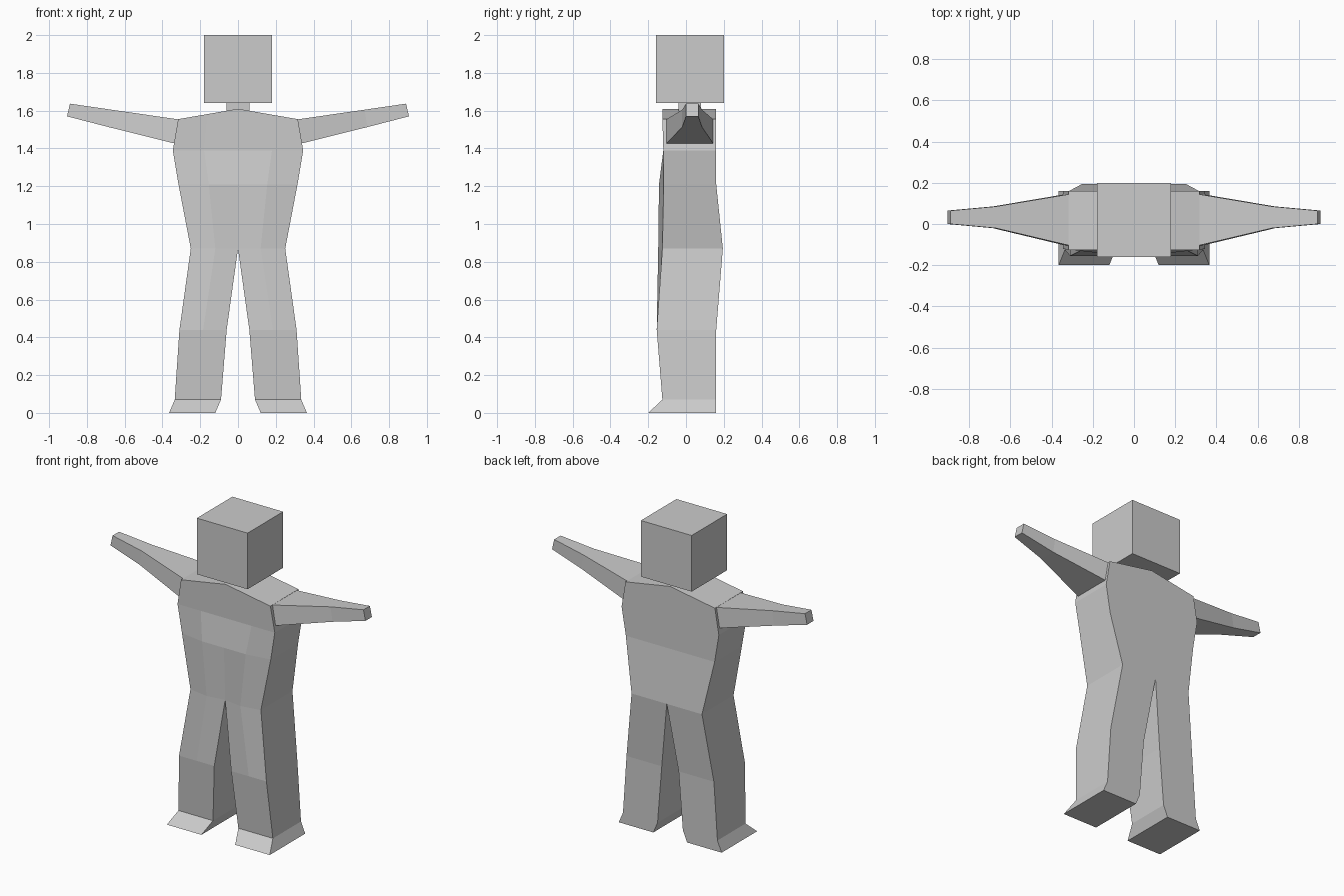
import bpy
import bmesh

if "Cube" in bpy.data.objects:
    bpy.data.objects.remove(bpy.data.objects["Cube"])

grey = bpy.data.materials.new("plain grey")
grey.diffuse_color = (0.6, 0.6, 0.6, 1)
grey.use_nodes = True
grey.node_tree.nodes["Principled BSDF"].inputs["Base Color"].default_value = grey.diffuse_color


def finish(name, bm):
    """Weld, orient and link a flat-shaded mesh."""
    bmesh.ops.remove_doubles(bm, verts=bm.verts, dist=0.0005)
    bmesh.ops.recalc_face_normals(bm, faces=bm.faces)
    me = bpy.data.meshes.new(name)
    bm.to_mesh(me)
    bm.free()
    me.materials.append(grey)
    ob = bpy.data.objects.new(name, me)
    bpy.context.collection.objects.link(ob)
    return ob


def loft(bm, rings, skip=lambda a, b: False):
    """Join successive rings of points with quads and cap both ends."""
    rows = [[bm.verts.new(p) for p in r] for r in rings]
    n = len(rows[0])
    for lo, hi in zip(rows, rows[1:]):
        for i in range(n):
            j = (i + 1) % n
            if not skip(lo[i], lo[j]) or not skip(hi[i], hi[j]):
                bm.faces.new((lo[i], lo[j], hi[j], hi[i]))
    bm.faces.new(rows[0])
    bm.faces.new(rows[-1])


def box(name, x, y0, y1, z0, z1):
    bm = bmesh.new()
    loft(bm, [[(-x, y0, z), (x, y0, z), (x, y1, z), (-x, y1, z)] for z in (z0, z1)])
    return finish(name, bm)


# Head and neck
box("head", 0.18, -0.16, 0.20, 1.64, 2.0)
box("neck", 0.06, -0.04, 0.08, 1.56, 1.64)

# Body and legs: z, inner x, middle x, outer x, front y (inner, middle, outer), back y
levels = [
    (0.00, 0.12, 0.24, 0.365, -0.20, -0.20, -0.20, 0.16),
    (0.07, 0.09, 0.21, 0.335, -0.125, -0.125, -0.125, 0.16),
    (0.44, 0.06, 0.185, 0.31, -0.155, -0.155, -0.155, 0.16),
    (0.87, 0.00, 0.12, 0.25, -0.13, -0.147, -0.125, 0.195),
    (1.21, 0.00, 0.155, 0.315, -0.143, -0.143, -0.118, 0.16),
    (1.39, 0.00, 0.18, 0.345, -0.12, -0.12, -0.12, 0.16),
    (1.555, 0.00, 0.16, 0.317, -0.125, -0.125, -0.125, 0.16),
]
bm = bmesh.new()
for s in (-1, 1):
    rings = []
    for z, xi, xm, xo, fi, fm, fo, b in levels:
        top = z > 1.5
        zi, zm = (1.61, 1.582) if top else (z, z)   # shoulders slope up to the neck
        rings.append([(s * xi, fi, zi), (s * xm, fm, zm), (s * xo, fo, z),
                      (s * xo, b, z), (s * xm, b, zm), (s * xi, b, zi)])
    # leave out the inner wall where the halves meet
    loft(bm, rings, lambda a, b: abs(a.co.x) < 1e-5 and abs(b.co.x) < 1e-5)
finish("body_and_legs", bm)

# Arms: top x, top z, bottom x, bottom z, front y, back y
sections = [
    (0.31, 1.553, 0.33, 1.425, -0.105, 0.145),
    (0.67, 1.605, 0.685, 1.513, -0.02, 0.085),
    (0.89, 1.637, 0.905, 1.57, 0.0, 0.065),
]
for s, side in ((-1, "right"), (1, "left")):
    bm = bmesh.new()
    loft(bm, [[(s * xb, f, zb), (s * xb, b, zb), (s * xt, b, zt), (s * xt, f, zt)]
              for xt, zt, xb, zb, f, b in sections])
    finish(side + "_arm", bm)
